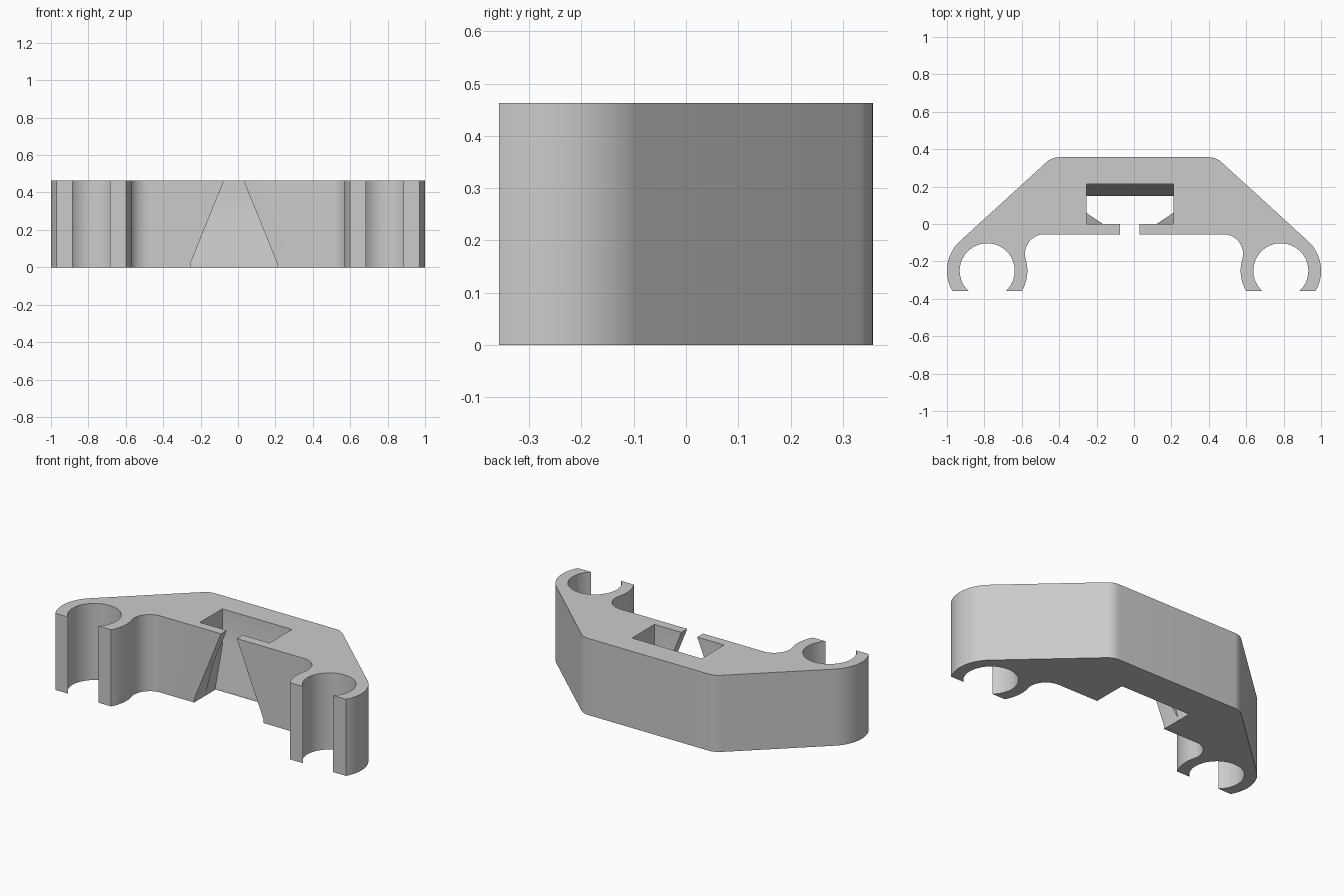
import bpy, bmesh, math
from mathutils import Vector

cube = bpy.data.objects.get("Cube")
if cube:
    bpy.data.objects.remove(cube, do_unlink=True)

HEIGHT = 0.463
BACK, FRONT, FOOT = 0.357, -0.055, -0.357   # y of back, front wall and clip ends
CLIP = (0.785, -0.25)                       # clip centre on the +x side
R_OUT, R_IN = 0.215, 0.147
R_FILLET, R_CORNER = 0.105, 0.1
SLOPE = 47.6                                # direction the sloped flank faces
LEFT, RIGHT = 0.21, -0.255                  # pocket walls


def arc(centre, radius, start, end, steps):
    """Points along an arc, angles in degrees."""
    angles = [math.radians(start + (end - start) * i / steps) for i in range(steps + 1)]
    return [(centre[0] + radius * math.cos(a), centre[1] + radius * math.sin(a)) for a in angles]


def prism(name, points, sweep):
    """Closed profile of 3D points, swept along a vector."""
    bm = bmesh.new()
    face = bm.faces.new([bm.verts.new(p) for p in points])
    result = bmesh.ops.extrude_face_region(bm, geom=[face])
    moved = [v for v in result["geom"] if isinstance(v, bmesh.types.BMVert)]
    bmesh.ops.translate(bm, verts=moved, vec=Vector(sweep))
    bmesh.ops.recalc_face_normals(bm, faces=bm.faces)
    mesh = bpy.data.meshes.new(name)
    bm.to_mesh(mesh)
    bm.free()
    obj = bpy.data.objects.new(name, mesh)
    bpy.context.collection.objects.link(obj)
    return obj


# Half outline, from the front wall round the clip to the back
foot_out = math.degrees(math.asin((FOOT - CLIP[1]) / R_OUT))
foot_in = math.degrees(math.asin((FOOT - CLIP[1]) / R_IN))
fillet_y = FRONT - R_FILLET
fillet_x = CLIP[0] - math.sqrt((R_OUT + R_FILLET) ** 2 - (fillet_y - CLIP[1]) ** 2)
meet = math.degrees(math.atan2(fillet_y - CLIP[1], fillet_x - CLIP[0]))
flank = Vector((math.cos(math.radians(SLOPE)), math.sin(math.radians(SLOPE))))
reach = flank.dot(Vector(CLIP)) + R_OUT - R_CORNER
corner_y = BACK - R_CORNER
corner_x = (reach - flank.y * corner_y) / flank.x

half = arc((fillet_x, fillet_y), R_FILLET, 90, meet - 180, 16)
half += arc(CLIP, R_OUT, meet, 180 - foot_out, 8)[1:]
half += arc(CLIP, R_IN, 180 - foot_in, foot_in, 48)
half += arc(CLIP, R_OUT, foot_out, SLOPE, 16)
half += arc((corner_x, corner_y), R_CORNER, SLOPE, 90, 8)
outline = half + [(-x, y) for x, y in reversed(half)]
body = prism("clip_bracket", [(x, y, 0) for x, y in outline], (0, 0, HEIGHT))

# Pocket that narrows towards the bottom
BEND, LIP, TOP, BOTTOM = 0.24, 0.02, HEIGHT + 0.1, -0.1
pocket_profile = [(0, TOP), (0, BEND), (0.06, LIP), (0.06, BOTTOM),
                  (0.15, BOTTOM), (0.15, LIP), (0.215, BEND), (0.215, TOP)]
pocket = prism("pocket_cutter", [(RIGHT, y, z) for y, z in pocket_profile],
               (LEFT - RIGHT, 0, 0))

# Flared opening through the front wall
opening_profile = [(-0.075, TOP), (-0.075, HEIGHT), (RIGHT, LIP), (RIGHT, BOTTOM),
                   (LEFT, BOTTOM), (LEFT, LIP), (0.03, HEIGHT), (0.03, TOP)]
opening = prism("opening_cutter", [(x, -0.2, z) for x, z in opening_profile], (0, 0.3, 0))

bpy.context.view_layer.objects.active = body
for cutter in (pocket, opening):
    mod = body.modifiers.new(cutter.name, "BOOLEAN")
    mod.operation = "DIFFERENCE"
    mod.solver = "EXACT"
    mod.object = cutter
    bpy.ops.object.modifier_apply(modifier=mod.name)
    bpy.data.objects.remove(cutter, do_unlink=True)

# Single grey plastic
GREY = (0.6, 0.6, 0.6, 1)
material = bpy.data.materials.new("grey_plastic")
material.use_nodes = True
material.diffuse_color = GREY
material.node_tree.nodes["Principled BSDF"].inputs["Base Color"].default_value = GREY
body.data.materials.clear()
body.data.materials.append(material)

bpy.ops.object.select_all(action="DESELECT")
body.select_set(True)
bpy.ops.object.shade_smooth_by_angle(angle=math.radians(30))
